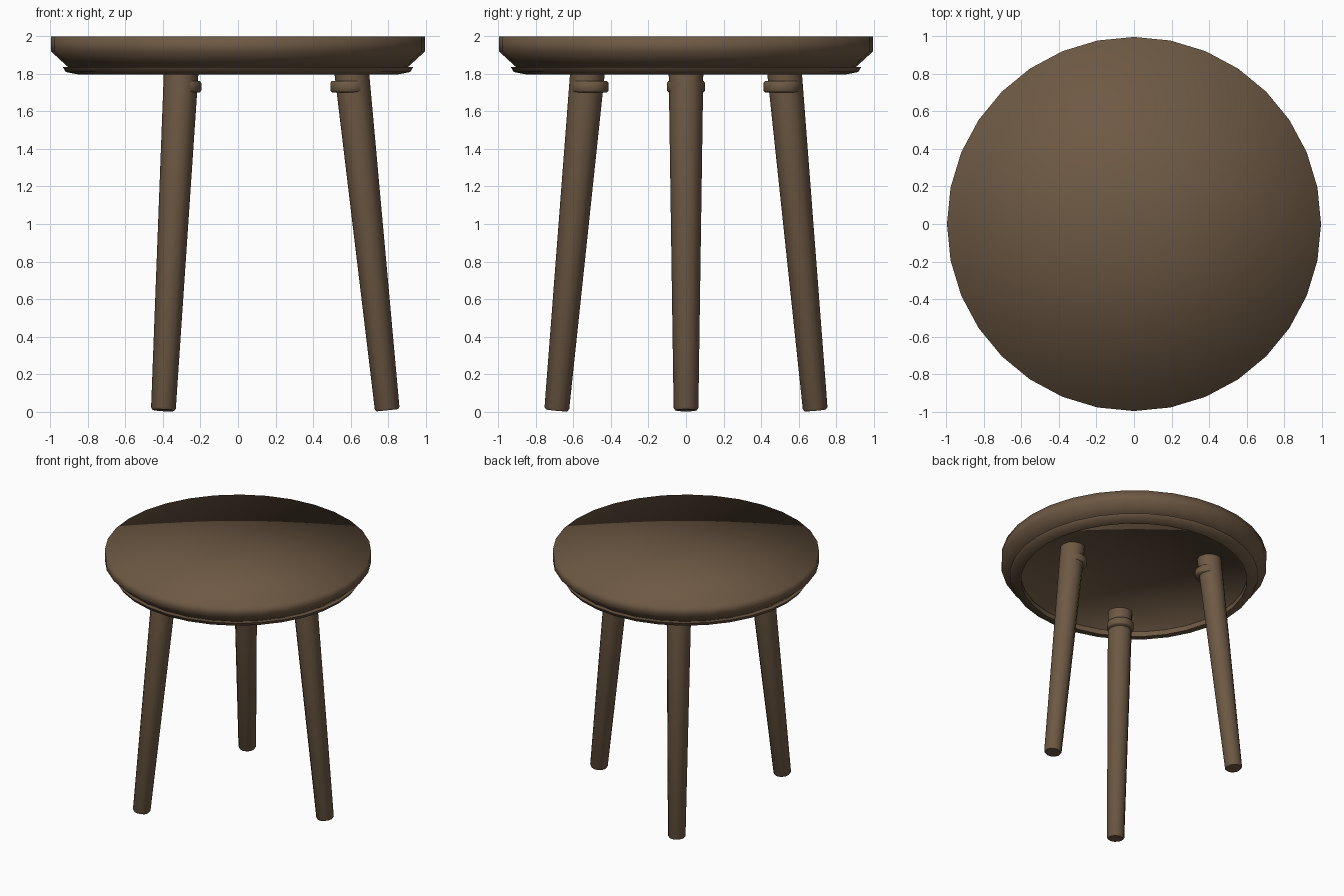
import bpy, bmesh, math
from mathutils import Vector

if "Cube" in bpy.data.objects:
    bpy.data.objects.remove(bpy.data.objects["Cube"])

wood = bpy.data.materials.new("brown wood")
wood.diffuse_color = (0.155, 0.1, 0.058, 1)
wood.use_nodes = True
wood.node_tree.nodes["Principled BSDF"].inputs["Base Color"].default_value = wood.diffuse_color


def lathe(name, profile, sides, closed=False):
    """Spin a (radius, z) profile, listed from top to bottom; radius 0 makes a pole."""
    bm = bmesh.new()
    rings = []
    for r, z in profile:
        n = 1 if r == 0 else sides
        rings.append([bm.verts.new((r * math.cos(math.tau * i / sides),
                                    r * math.sin(math.tau * i / sides), z)) for i in range(n)])
    if closed:
        rings.append(rings[0])
    for a, b in zip(rings, rings[1:]):
        for i in range(sides):
            j = (i + 1) % sides
            loop = [a[i % len(a)], b[i % len(b)], b[j % len(b)], a[j % len(a)]]
            bm.faces.new(list(dict.fromkeys(loop)))
    bmesh.ops.recalc_face_normals(bm, faces=bm.faces)
    mesh = bpy.data.meshes.new(name)
    bm.to_mesh(mesh)
    bm.free()
    mesh.materials.append(wood)
    mesh.shade_smooth()
    ob = bpy.data.objects.new(name, mesh)
    bpy.context.collection.objects.link(ob)
    return ob


def sharpen(ob, degrees):
    """Smooth shading that keeps edges above the angle crisp."""
    bpy.ops.object.select_all(action='DESELECT')
    ob.select_set(True)
    bpy.context.view_layer.objects.active = ob
    bpy.ops.object.shade_smooth_by_angle(angle=math.radians(degrees))


# Round seat, softly shaded over the rim, undercut below with a recessed underside
lathe("seat", [(0, 2), (0.997, 2), (0.997, 1.92), (0.905, 1.836), (0.86, 1.836),
               (0.855, 1.852), (0, 1.852)], 32)

# Thin ring around the recess under the seat
lip = lathe("seat_lip", [(0.85, 1.838), (0.935, 1.838), (0.918, 1.81), (0.85, 1.797)], 32, True)
sharpen(lip, 50)

# Three splayed, tapered legs, each with an upright collar near the top
for k in range(3):
    turn = math.tau * k / 3
    out = Vector((math.cos(turn), math.sin(turn), 0))
    foot = out * 0.796 + Vector((0, 0, 0.007))
    head = out * 0.601 + Vector((0, 0, 1.858))
    length = (head - foot).length
    tilt = math.atan2(0.796 - 0.601, 1.851)

    leg = lathe(f"leg_{k + 1}", [(0, length), (0.093, length), (0.066, 0.012),
                                 (0.058, 0), (0, 0)], 12)
    leg.location = foot
    leg.rotation_euler = (0, -tilt, turn)
    sharpen(leg, 40)

    collar = lathe(f"leg_collar_{k + 1}",
                   [(0, 1.762), (0.094, 1.762), (0.102, 1.752), (0.102, 1.711),
                    (0.094, 1.702), (0, 1.702)], 16)
    collar.location = out * 0.594
    collar.rotation_euler = (0, 0, turn)
    sharpen(collar, 50)
